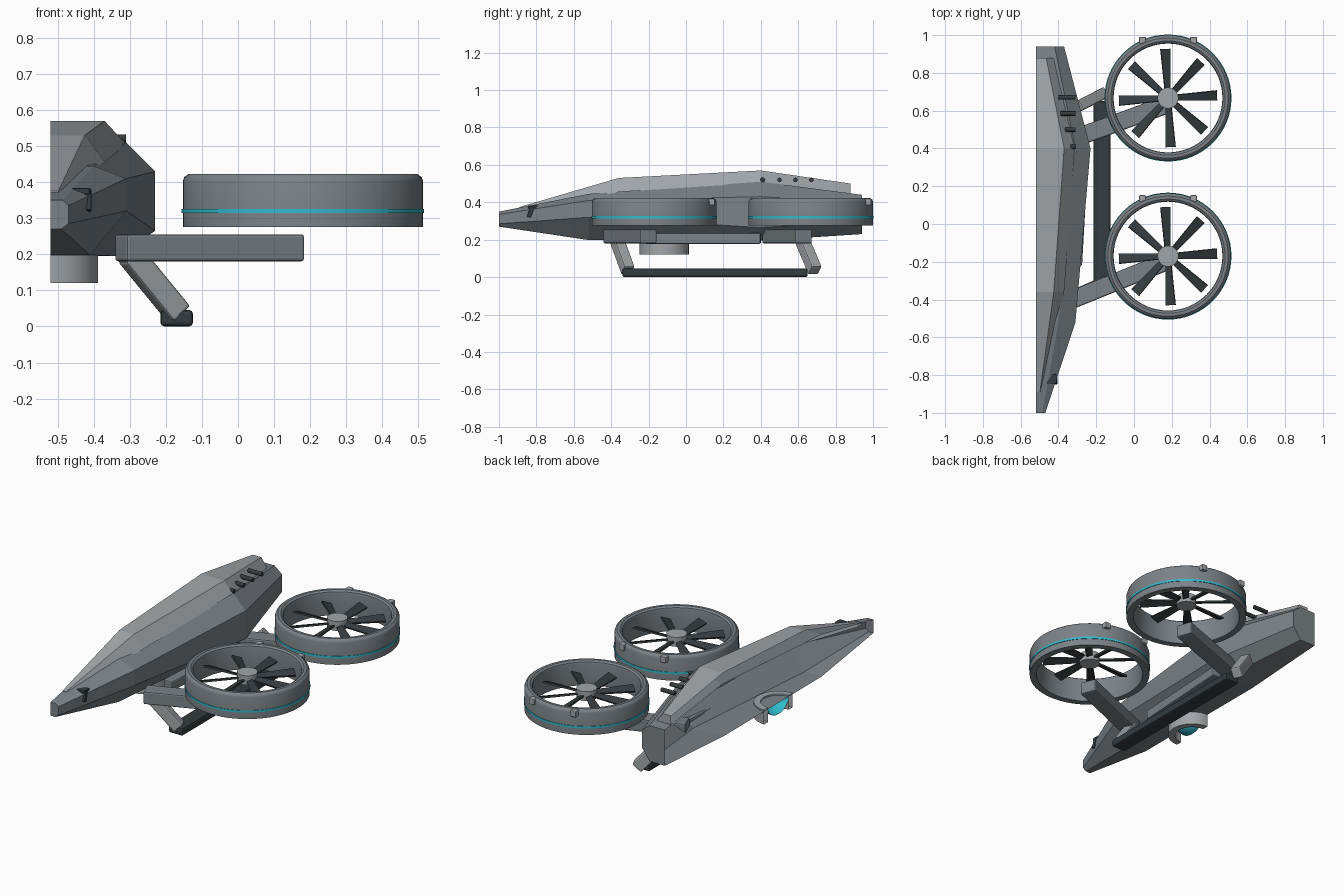
import bpy, bmesh
from math import sin, cos, pi, radians
from mathutils import Vector, Matrix

if "Cube" in bpy.data.objects:
    bpy.data.objects.remove(bpy.data.objects["Cube"])

CUT = -0.52  # open centre plane of the half aircraft


def material(name, col):
    m = bpy.data.materials.new(name)
    m.diffuse_color = (*col, 1)
    m.use_nodes = True
    m.node_tree.nodes["Principled BSDF"].inputs["Base Color"].default_value = m.diffuse_color
    return m


CYAN = material("cyan", (0.03, 0.5, 0.62))
DARK = material("dark", (0.035, 0.045, 0.05))
GREY = material("hull_grey", (0.20, 0.225, 0.245))
LIGHT = material("light_grey", (0.36, 0.38, 0.40))


def finish(name, bm, mat=None, smooth=False, bevel=0):
    bmesh.ops.recalc_face_normals(bm, faces=bm.faces)
    me = bpy.data.meshes.new(name)
    bm.to_mesh(me)
    bm.free()
    ob = bpy.data.objects.new(name, me)
    bpy.context.collection.objects.link(ob)
    if mat:
        me.materials.append(mat)
    if bevel:
        b = ob.modifiers.new("bevel", 'BEVEL')
        b.width, b.segments = bevel, 2
    if smooth:
        bpy.context.view_layer.objects.active = ob
        ob.select_set(True)
        bpy.ops.object.shade_smooth_by_angle(angle=radians(35))
        ob.select_set(False)
    return ob


def loft(name, stations, mat):
    """Open half shell: each station is y plus (half width, z) points."""
    bm = bmesh.new()
    rows = [[bm.verts.new((CUT + w, y, z)) for w, z in pts] for y, pts in stations]
    for a, b in zip(rows, rows[1:]):
        for i in range(len(a) - 1):
            bm.faces.new((a[i], a[i + 1], b[i + 1], b[i]))
    bm.faces.new(rows[0])
    bm.faces.new(rows[-1])
    return finish(name, bm, mat)


def lathe(name, profile, centre, mat=None, seg=64, closed=True, half=False):
    bm = bmesh.new()
    n = seg + 1 if half else seg
    span = pi if half else 2 * pi
    rows = []
    for k in range(n):
        a = -pi / 2 + span * k / seg
        rows.append([bm.verts.new((centre[0] + r * cos(a), centre[1] + r * sin(a), z))
                     for r, z in profile])
    m = len(profile)
    for k in range(seg):
        a, b = rows[k], rows[(k + 1) % n]
        for i in range(m if closed else m - 1):
            j = (i + 1) % m
            bm.faces.new((a[i], a[j], b[j], b[i]))
    bmesh.ops.remove_doubles(bm, verts=bm.verts, dist=1e-5)
    return finish(name, bm, mat, smooth=True)


def beam(name, p, q, width, height, mat=None, bevel=0.008):
    """Box stretched from p to q; width is the horizontal side."""
    p, q = Vector(p), Vector(q)
    d = (q - p).normalized()
    side = d.cross(Vector((0, 0, 1))).normalized()
    up = side.cross(d)
    rot = Matrix((d, side, up)).transposed().to_4x4()
    bm = bmesh.new()
    bmesh.ops.create_cube(bm, size=1, matrix=Matrix.Translation((p + q) / 2) @ rot
                          @ Matrix.Diagonal(((q - p).length, width, height, 1)))
    return finish(name, bm, mat, bevel=bevel)


# Hull: top deck, shoulder, flat side, belly
hull = []
for y, wt, zt, w, z2, z1, wb, zb in [
        (-1.0, .035, .35, .05, .335, .285, .03, .27),
        (-.52, .12, .445, .21, .41, .32, .11, .198),
        (.40, .21, .51, .29, .43, .265, .19, .195),
        (.94, .10, .44, .15, .40, .30, .10, .23)]:
    hull.append((y, [(0, zt), (wt, zt), (w, z2), (w, z1), (wb, zb), (0, zb)]))
loft("hull", hull, GREY)

# Upper canopy spine
canopy = []
for y, wt, zt, wb, zb in [(-.89, .022, .375, .03, .355), (-.36, .095, .53, .15, .455),
                          (.40, .15, .57, .21, .505), (.88, .055, .50, .10, .44)]:
    canopy.append((y, [(0, zt), (wt, zt), (wb, zb), (0, zb)]))
loft("canopy", canopy, LIGHT)

# Row of small pegs along the rear shoulder
for y, x0 in [(.67, -.40), (.585, -.39), (.50, -.365), (.41, -.335)]:
    bm = bmesh.new()
    bmesh.ops.create_cone(bm, cap_ends=True, segments=12, radius1=.012, radius2=.012,
                          depth=-.31 - x0, matrix=Matrix.Translation(((x0 - .31) / 2, y, .52))
                          @ Matrix.Rotation(pi / 2, 4, 'Y'))
    finish("shoulder_peg", bm, DARK, smooth=True)

# Nose probe: bracket and drooping tip
beam("probe_bracket", (-.46, -.82, .375), (-.41, -.82, .375), .05, .018, DARK, .004)
beam("probe_tip", (-.415, -.82, .38), (-.415, -.84, .32), .018, .022, DARK, .004)

# Belly sensor: half ring with recessed cyan lens
SC = (CUT, -.117)
lathe("sensor_ring", [(.095, .12), (.132, .12), (.132, .205), (.095, .205)], SC, LIGHT,
      seg=32, half=True)
lathe("sensor_lens", [(.096 * cos(t * pi / 12), .20 - .07 * sin(t * pi / 12))
                      for t in range(7)], SC, CYAN, seg=32, closed=False, half=True)

# Rail below the hull edge, rotor arms
beam("side_rail", (-.305, -.22, .207), (-.27, .40, .207), .06, .058, GREY)
beam("front_arm", (-.325, -.40, .218), (.168, -.20, .218), .095, .075, GREY)
beam("rear_arm", (-.325, .45, .218), (.168, .63, .218), .095, .075, GREY)

# Landing gear
beam("skid", (-.17, -.34, .023), (-.17, .65, .023), .09, .045, DARK, .01)
beam("front_leg", (-.30, -.37, .20), (-.165, -.31, .035), .06, .065, LIGHT)
beam("rear_leg", (-.30, .62, .20), (-.165, .69, .035), .06, .065, LIGHT)

# Ducted rotors
for label, cx, cy in [("front", .18, -.17), ("rear", .18, .667)]:
    c = (cx, cy)
    lathe(label + "_duct", [(.295, .275), (.333, .275), (.333, .403), (.329, .414), (.318, .422),
                            (.302, .422), (.291, .414), (.288, .403)], c, GREY)
    lathe(label + "_duct_stripe", [(.33, .314), (.336, .314), (.336, .326), (.33, .326)], c, CYAN)
    lathe(label + "_hub", [(0, .345), (.055, .345), (.055, .40), (0, .40)], c, LIGHT,
          seg=32, closed=False)
    for s in (-1, 1):
        bm = bmesh.new()
        bmesh.ops.create_cube(bm, size=.035, matrix=Matrix.Translation(
            (cx + s * .135, cy + .305, .402)))
        finish(label + "_duct_clip", bm, LIGHT, bevel=.004)
    # Eight pitched, tapering blades
    bm = bmesh.new()
    for k in range(8):
        m = (Matrix.Translation((cx, cy, .368)) @ Matrix.Rotation(k * pi / 4 + radians(3), 4, 'Z')
             @ Matrix.Rotation(radians(20), 4, 'X'))
        made = bmesh.ops.create_cube(bm, size=1)["verts"]
        for v in made:
            outer = v.co.x > 0
            v.co = m @ Vector((.26 if outer else .045, v.co.y * (.056 if outer else .032),
                               v.co.z * .01))
    finish(label + "_blades", bm, DARK)
